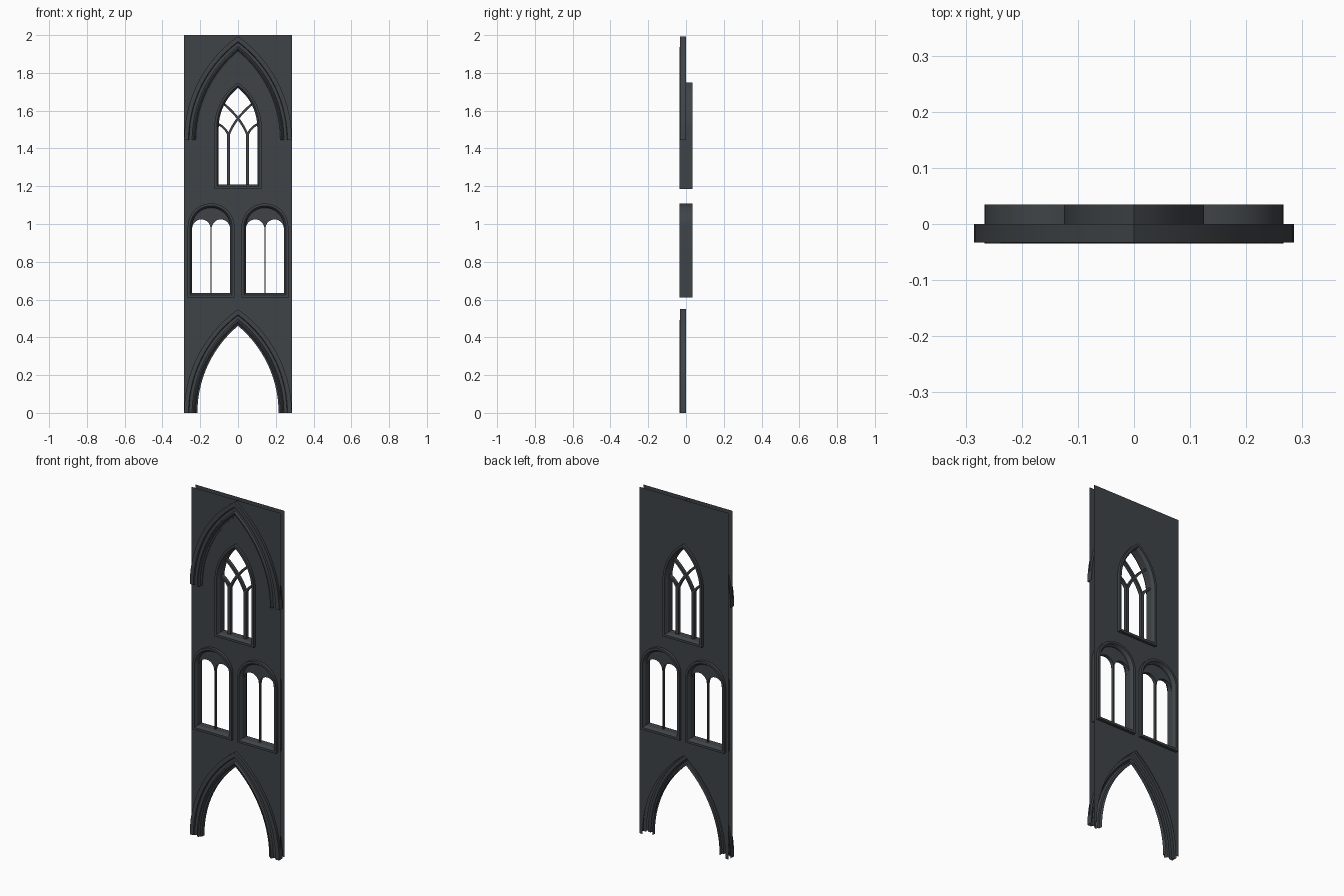
import bpy, bmesh, math

if "Cube" in bpy.data.objects:
    bpy.data.objects.remove(bpy.data.objects["Cube"])

stone = bpy.data.materials.new("dark slate stone")
stone.diffuse_color = (0.05, 0.057, 0.063, 1)
stone.use_nodes = True
stone.node_tree.nodes["Principled BSDF"].inputs["Base Color"].default_value = stone.diffuse_color

# Opening shapes: centre x, half width, arc centre offset, springing height, sill
LOW_ARCH = (0, 0.215, 0.386, 0.0, None)
HIGH_ARCH = (0, 0.215, 0.386, 1.445, None)
TOP_WINDOW = (0, 0.102, 0.165, 1.51, 1.209)
MID_WINDOWS = {"left": (-0.1425, 0.101, 0, 0.985, 0.635),
               "right": (0.1425, 0.101, 0, 0.985, 0.635)}


def outline(shape, d=0.0, n=14):
    """Arch outline offset outward by d, from left foot over the top to right foot."""
    cx, hw, c, spring, sill = shape
    r = hw + c + d
    end = math.acos(c / r)
    half = [(r * math.cos(end * i / n) - c, spring + r * math.sin(end * i / n)) for i in range(n + 1)]
    if sill is not None:
        half.insert(0, (hw + d, sill - d))
    half[-1] = (0, half[-1][1])
    pts = [(-x, z) for x, z in half] + half[-2::-1]
    return [(cx + x, z) for x, z in pts]


def finish(bm, name, smooth=False):
    me = bpy.data.meshes.new(name)
    bm.to_mesh(me)
    bm.free()
    ob = bpy.data.objects.new(name, me)
    bpy.context.collection.objects.link(ob)
    me.materials.append(stone)
    if smooth:
        bpy.ops.object.select_all(action='DESELECT')
        ob.select_set(True)
        bpy.context.view_layer.objects.active = ob
        bpy.ops.object.shade_smooth_by_angle(angle=math.radians(30))
    return ob


def sweep(name, shape, profile, closed):
    """Sweep a (offset, y) profile around an arch outline."""
    bm = bmesh.new()
    rows = [[bm.verts.new((x, y, z)) for x, z in outline(shape, d)] for d, y in profile]
    m, k = len(rows), len(rows[0])
    for i in range(m if closed else m - 1):
        a, b = rows[i], rows[(i + 1) % m]
        for j in range(k if closed else k - 1):
            q = (j + 1) % k
            bm.faces.new((a[j], a[q], b[q], b[j]))
    bmesh.ops.recalc_face_normals(bm, faces=bm.faces)
    bm.normal_update()
    if not closed and sum(f.normal.y * f.calc_area() for f in bm.faces) > 0:
        bmesh.ops.reverse_faces(bm, faces=bm.faces)
    return finish(bm, name, True)


def sheet(loops, y, facing):
    """Flat filled sheet with holes, facing -1 (front) or +1 (back)."""
    bm = bmesh.new()
    edges = []
    for loop in loops:
        vs = [bm.verts.new((x, y, z)) for x, z in loop]
        edges += [bm.edges.new((vs[i - 1], vs[i])) for i in range(len(vs))]
    bmesh.ops.triangle_fill(bm, edges=edges, use_beauty=True, normal=(0, facing, 0))
    bm.normal_update()
    for f in bm.faces:
        if f.normal.y * facing < 0:
            f.normal_flip()
    return bm


def slab(name, loop, t):
    """Solid plate of half thickness t."""
    bm = sheet([loop], t, 1)
    ext = bmesh.ops.extrude_face_region(bm, geom=bm.faces[:], use_keep_orig=True)
    for v in ext["geom"]:
        if isinstance(v, bmesh.types.BMVert):
            v.co.y = -t
    bmesh.ops.recalc_face_normals(bm, faces=bm.faces)
    return finish(bm, name)


def bar(name, pts, w, t):
    """Tracery bar of width w along a path."""
    left, right = [], []
    for i, (x, z) in enumerate(pts):
        a, b = pts[max(i - 1, 0)], pts[min(i + 1, len(pts) - 1)]
        dx, dz = b[0] - a[0], b[1] - a[1]
        s = w / 2 / math.hypot(dx, dz)
        left.append((x - dz * s, z + dx * s))
        right.append((x + dz * s, z - dx * s))
    return slab(name, left + right[::-1], t)


def bezier(a, b, c, n=10):
    return [tuple((1 - t) ** 2 * p + 2 * t * (1 - t) * q + t * t * r for p, q, r in zip(a, b, c))
            for t in (i / n for i in range(n + 1))]


# Two thin wall skins, open at the rim
rim = [(-0.285, 0), (-0.285, 2), (0.285, 2), (0.285, 0)] + outline(LOW_ARCH, 0.05)[::-1]
holes = [outline(s, 0.012) for s in (TOP_WINDOW, *MID_WINDOWS.values())]
for name, side in (("front_wall", -1), ("back_wall", 1)):
    finish(sheet([rim] + holes, 0.0175 * side, side), name)

# Stepped arch mouldings on the front
moulding = [(0, 0), (0, -0.022), (0.009, -0.024), (0.012, -0.032), (0.016, -0.035),
            (0.021, -0.035), (0.025, -0.032), (0.028, -0.024), (0.036, -0.022),
            (0.044, -0.024), (0.047, -0.033), (0.07, -0.033), (0.07, 0)]
sweep("lower_arch_moulding", LOW_ARCH, moulding, False)
sweep("upper_arch_moulding", HIGH_ARCH, moulding, False)

# Window frames, running through both skins
frame = [(0, -0.02), (0.01, -0.035), (0.023, -0.035), (0.023, 0.035), (0.01, 0.035), (0, 0.02)]
sweep("top_window_frame", TOP_WINDOW, frame, True)
for side, shape in MID_WINDOWS.items():
    sweep(side + "_window_frame", shape, frame, True)
    # Twin-light head and thin mullion
    cx, r = shape[0], 0.049
    head = outline(shape, 0.004)[1:-1]
    head.append((cx + 0.105, 0.975))
    for mid in (0.0515, -0.0515):
        head += [(cx + mid + r * math.cos(math.pi * i / 14), 0.975 + r * math.sin(math.pi * i / 14))
                 for i in range(15)]
    head.append((cx - 0.105, 0.975))
    slab(side + "_window_head", head, 0.01)
    bar(side + "_window_mullion", [(cx, 0.63), (cx, 0.98)], 0.007, 0.008)

# Top window: mullions and intersecting tracery
for s, side in ((-1, "left"), (1, "right")):
    bar(side + "_mullion", [(s * 0.05, 1.2), (s * 0.05, 1.483)], 0.017, 0.01)
    bar(side + "_long_tracery", bezier((s * 0.05, 1.472), (s * 0.015, 1.562), (-s * 0.08, 1.64)), 0.012, 0.01)
    bar(side + "_short_tracery", bezier((s * 0.05, 1.472), (s * 0.068, 1.512), (s * 0.106, 1.53)), 0.012, 0.0098)
